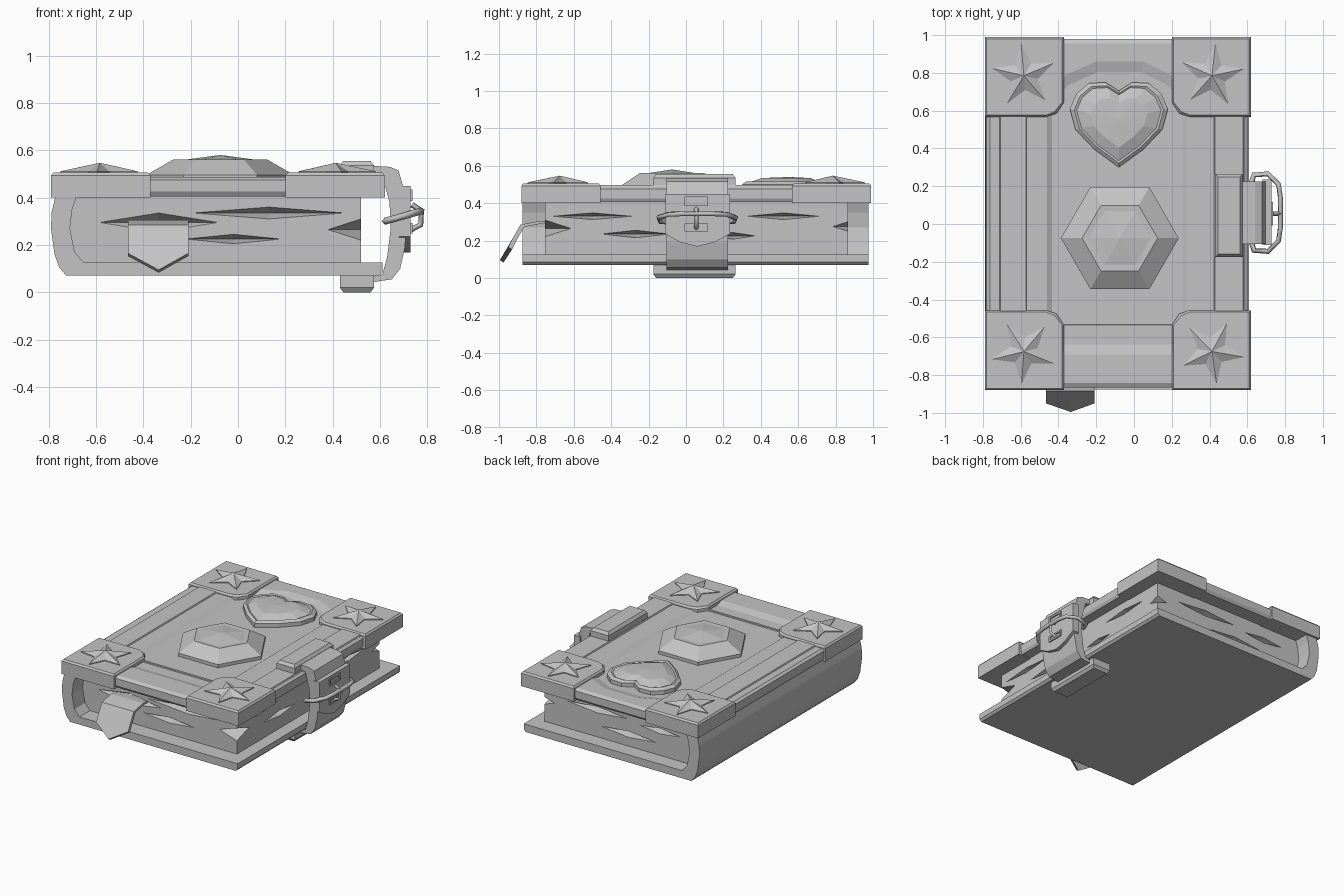
import bpy, bmesh
from math import sin, cos, radians

old = bpy.data.objects.get("Cube")
if old:
    bpy.data.objects.remove(old)

grey = bpy.data.materials.new("stone_grey")
grey.use_nodes = True
tone = (0.55, 0.55, 0.55, 1)
grey.diffuse_color = tone
grey.node_tree.nodes["Principled BSDF"].inputs["Base Color"].default_value = tone


def add(name, bm):
    bmesh.ops.recalc_face_normals(bm, faces=bm.faces[:])
    mesh = bpy.data.meshes.new(name)
    bm.to_mesh(mesh)
    bm.free()
    mesh.materials.append(grey)
    ob = bpy.data.objects.new(name, mesh)
    bpy.context.scene.collection.objects.link(ob)
    return ob


def loft(name, loops, apex=None):
    """Skin equal-length loops, cap both ends; an apex turns the last cap into a fan."""
    bm = bmesh.new()
    rings = [[bm.verts.new(p) for p in loop] for loop in loops]
    n = len(rings[0])
    for a, b in zip(rings, rings[1:]):
        for i in range(n):
            j = (i + 1) % n
            bm.faces.new((a[i], a[j], b[j], b[i]))
    bm.faces.new(rings[0][::-1])
    if apex:
        tip = bm.verts.new(apex)
        for i in range(n):
            bm.faces.new((rings[-1][i], rings[-1][(i + 1) % n], tip))
    else:
        bm.faces.new(rings[-1])
    return add(name, bm)


def flat(points, z, centre=(0, 0), s=1):
    return [(centre[0] + x * s, centre[1] + y * s, z) for x, y in points]


def rect(x0, x1, y0, y1, d=0):
    return [(x0 + d, y0 + d), (x1 - d, y0 + d), (x1 - d, y1 - d), (x0 + d, y1 - d)]


def side_prism(name, profile, y0, y1):
    return loft(name, [[(x, y, z) for x, z in profile] for y in (y0, y1)])


def tube(name, points, radius):
    curve = bpy.data.curves.new(name, "CURVE")
    curve.dimensions = "3D"
    curve.bevel_depth = radius
    curve.bevel_resolution = 0
    curve.use_fill_caps = True
    spline = curve.splines.new("POLY")
    spline.points.add(len(points) - 1)
    for p, co in zip(spline.points, points):
        p.co = (*co, 1)
    curve.materials.append(grey)
    bpy.context.scene.collection.objects.link(bpy.data.objects.new(name, curve))


# Back cover and rounded spine
side_prism("spine_and_back_cover", [
    (-.77, .41), (-.787, .34), (-.79, .27), (-.775, .16), (-.755, .105), (-.725, .07),
    (.595, .07), (.61, .085), (.61, .125), (-.65, .125), (-.69, .17), (-.71, .27),
    (-.70, .35), (-.68, .41)], -.875, .975)

# Page block with wedge-shaped gaps: centre, half sizes
pages = loft("pages", [flat(rect(-.72, .52, -.755, .865), z) for z in (.11, .42)])
gaps = [
    ((-.335, -.755, .295), (.25, .08, .04)), ((.13, -.755, .335), (.32, .08, .025)),
    ((-.02, -.755, .225), (.2, .08, .02)), ((.52, -.755, .265), (.14, .14, .045)),
    ((.52, -.5, .33), (.08, .21, .018)), ((.52, -.27, .235), (.08, .18, .02)),
    ((.52, .52, .33), (.08, .19, .018)), ((.52, .25, .225), (.08, .12, .018)),
    ((.52, .865, .275), (.08, .08, .025)), ((.1, .865, .32), (.24, .08, .022)),
    ((-.4, .865, .3), (.16, .08, .02)), ((-.15, .865, .21), (.22, .08, .022))]
bm = bmesh.new()
for c, h in gaps:
    ring = [bm.verts.new((c[0] + dx * h[0], c[1] + dy * h[1], c[2]))
            for dx, dy in ((1, 0), (0, 1), (-1, 0), (0, -1))]
    for s in (1, -1):
        tip = bm.verts.new((c[0], c[1], c[2] + s * h[2]))
        for i in range(4):
            a, b = ring[i], ring[(i + 1) % 4]
            bm.faces.new((a, b, tip) if s > 0 else (b, a, tip))
cutter = add("page_gap_cutter", bm)
cutter.hide_render = True
cut = pages.modifiers.new("gaps", "BOOLEAN")
cut.operation = "DIFFERENCE"
cut.object = cutter
cut.solver = "EXACT"
cut.use_self = True
graph = bpy.context.evaluated_depsgraph_get()
carved = bpy.data.meshes.new_from_object(pages.evaluated_get(graph))
pages.modifiers.clear()
pages.data = carved
bpy.data.objects.remove(cutter)

# Front cover with a sunken, arch-topped panel
edge = [(-.78, -.865), (.60, -.865), (.60, .70), (.60, .98),
        (.05, .98), (-.2, .98), (-.78, .98), (-.78, .70)]
arch = [(-.46, -.69), (.28, -.69), (.28, .70), (.19, .79),
        (.05, .86), (-.2, .86), (-.36, .79), (-.46, .70)]
mid = (-.085, .055)
rel = [(x - mid[0], y - mid[1]) for x, y in edge]
rel_arch = [(x - mid[0], y - mid[1]) for x, y in arch]
loft("front_cover", [flat(rel, .405, mid, .985), flat(rel, .425, mid), flat(rel, .475, mid),
                     flat(rel, .488, mid, .975), flat(rel_arch, .488, mid),
                     flat(rel_arch, .472, mid, .93)])
for name, x0, x1 in (("left_cover_strip", -.715, -.565), ("right_cover_strip", .42, .585)):
    loft(name, [flat(rect(x0, x1, -.6, .7), .48), flat(rect(x0, x1, -.6, .7, .008), .496)])
loft("lower_cover_strip", [flat(rect(-.5, .35, -.555, -.53), .46),
                           flat(rect(-.5, .35, -.55, -.535), .479)])

# Corner guards, each with a faceted star
star_turn = {(-1, 1): 95, (1, 1): 84, (-1, -1): -94, (1, -1): -82}
for (sx, sy), turn in star_turn.items():
    label = ("right" if sx < 0 else "left") + ("_upper" if sy > 0 else "_lower")

    def guard(d, z):
        shape = [(.705 - d, .935 - d), (.285 + d, .935 - d), (.285 + d, .59),
                 (.325 + d, .53 + d), (.38, .512 + d), (.705 - d, .512 + d)]
        return [(mid[0] + sx * x, mid[1] + sy * y, z) for x, y in shape]

    loft(label + "_corner_guard", [guard(0, .40), guard(0, .493), guard(.01, .505)])
    c = (mid[0] + sx * .498, mid[1] + sy * .73)
    star = []
    for i in range(10):
        r, a = (.075 if i % 2 else .172), radians(turn + 36 * i)
        star.append((r * cos(a), r * sin(a)))
    loft(label + "_star", [flat(star, .495, c), flat(star, .511, c)], (*c, .547))

# Six-sided gem
gem_c = (-.075, -.075)
hexagon = [(cos(radians(60 * i)), sin(radians(60 * i))) for i in range(6)]
loft("hexagon_gem", [flat(hexagon, .46, gem_c, .312), flat(hexagon, .495, gem_c, .312),
                     flat(hexagon, .56, gem_c, .2), flat(hexagon, .558, gem_c, .165)],
     (*gem_c, .58))

# Heart ornament: half outline mirrored
half = [(.07, .20), (.16, .195), (.225, .14), (.26, .06), (.23, -.05), (.13, -.155)]
heart = [(0, .155)] + half + [(0, -.25)] + [(-x, y) for x, y in reversed(half)]
heart_c = (-.08, .55)
loft("heart_ornament", [flat(heart, z, heart_c, s) for z, s in
                        ((.46, 1), (.5, 1), (.515, .91), (.51, .86), (.534, .58))],
     (*heart_c, .54))

# Ribbon bookmark with a pointed tail
ribbon = []
for y, z, drop in ((-.70, .295, 0), (-.78, .305, 0), (-.885, .285, 0),
                   (-.925, .215, 0), (-.95, .165, 1)):
    low = (y - .045 * drop, z - .07 * drop)
    xs = ((-.465, y, z), (-.335, *low), (-.21, y, z))
    ribbon.append(list(xs) + [(x, v + .02, w - .012) for x, v, w in reversed(xs)])
loft("bookmark", ribbon)

# Clasp mounts and strap
for name, z0, z1 in (("upper_clasp_mount", .47, .555), ("lower_clasp_mount", .08, 0)):
    edge_z = z1 + (.02 if z1 < z0 else -.02)
    loft(name, [flat(rect(.43, .575, -.175, .265), z0), flat(rect(.43, .575, -.175, .265), edge_z),
                flat(rect(.43, .575, -.175, .265, .015), z1)])
side_prism("clasp_strap", [
    (.55, .535), (.64, .53), (.678, .515), (.705, .42), (.715, .33), (.705, .19), (.685, .10),
    (.65, .055), (.55, .04), (.55, .065), (.61, .075), (.63, .15), (.645, .27),
    (.64, .38), (.61, .49), (.55, .505)], -.105, .225)
flap = [(-.11, .45), (.235, .45), (.235, .235), (.15, .19), (.06, .168), (-.03, .19), (-.11, .235)]
loft("strap_end", [[(x, y, z) for y, z in flap] for x in (.68, .728)])
for name, z, h in (("upper_strap_slot", .41, .025), ("lower_strap_slot", .27, .022)):
    loft(name, [[(x, .055 + a * w, z + b * (h - .062 + w)) for a, b in
                 ((-1, -1), (1, -1), (1, 1), (-1, 1))]
                for x, w in ((.71, .062), (.737, .062), (.737, .05), (.729, .05))])

# Buckle ring and prong
ring = [(.62, -.09), (.635, -.14), (.71, -.145), (.765, -.09), (.775, -.02)]
ring += [(x, .12 - y) for x, y in reversed(ring)]
tube("buckle_ring", [(x, y, .30 + (x - .62) * .28) for x, y in ring], .015)
tube("buckle_prong", [(.735, .055, .37), (.775, .055, .345), (.772, .055, .285),
                      (.73, .055, .265)], .012)
